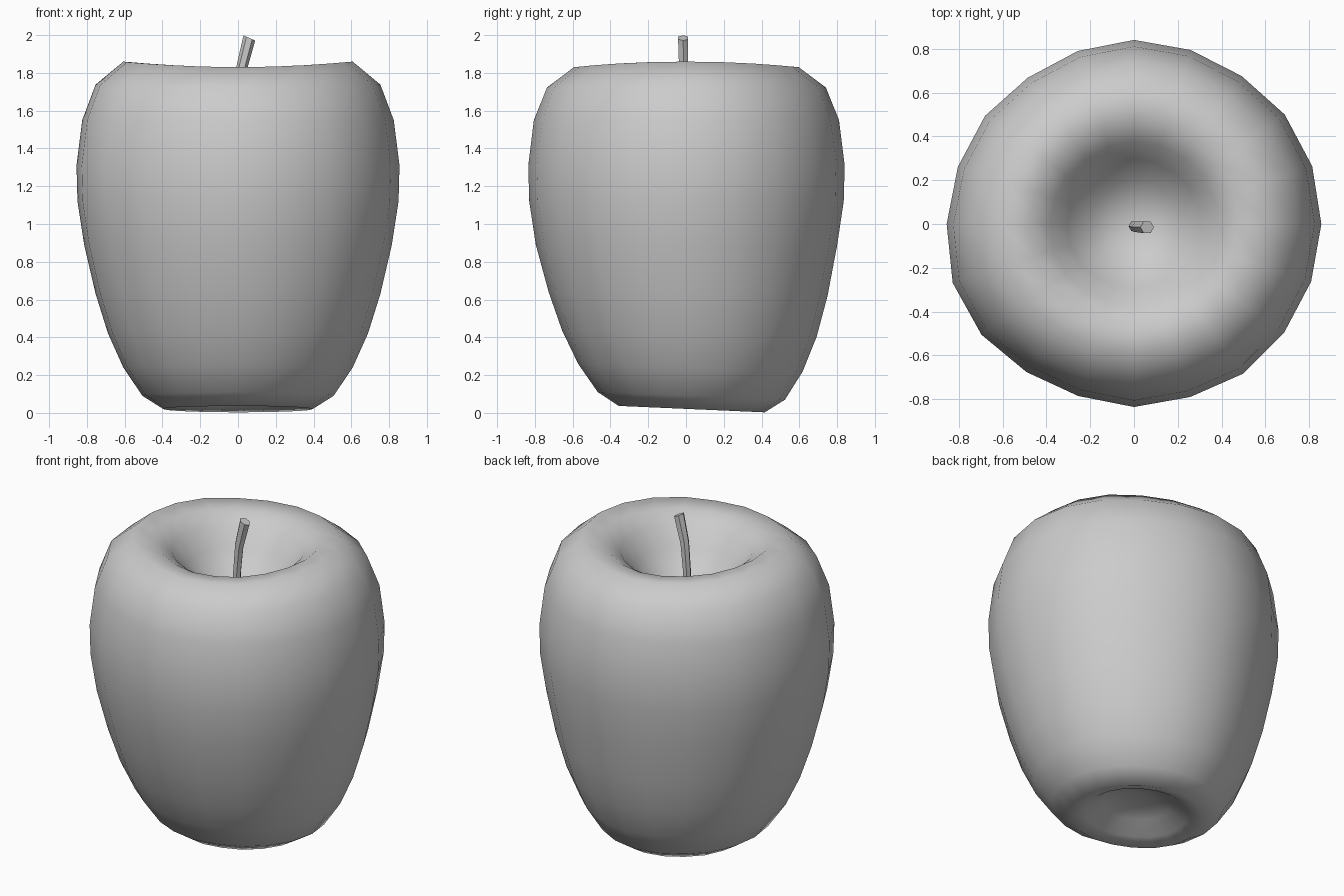
import bpy, bmesh, math
from mathutils import Vector

cube = bpy.data.objects.get("Cube")
if cube:
    bpy.data.objects.remove(cube, do_unlink=True)

grey = bpy.data.materials.new("plain grey")
grey.use_nodes = True
GREY = (0.6, 0.6, 0.6, 1)
grey.diffuse_color = GREY
grey.node_tree.nodes["Principled BSDF"].inputs["Base Color"].default_value = GREY


def loft(name, rings, angle):
    """Skin a list of point rings and cap both ends with fans."""
    bm = bmesh.new()
    rows = [[bm.verts.new(p) for p in ring] for ring in rings]
    n = len(rows[0])
    for a, b in zip(rows, rows[1:]):
        for i in range(n):
            j = (i + 1) % n
            bm.faces.new((a[i], a[j], b[j], b[i]))
    for row in (rows[0], rows[-1]):
        cap = bm.faces.new(row)
        bmesh.ops.poke(bm, faces=[cap])
    bmesh.ops.recalc_face_normals(bm, faces=bm.faces)
    mesh = bpy.data.meshes.new(name)
    bm.to_mesh(mesh)
    bm.free()
    mesh.materials.append(grey)
    obj = bpy.data.objects.new(name, mesh)
    bpy.context.collection.objects.link(obj)
    bpy.ops.object.select_all(action="DESELECT")
    obj.select_set(True)
    bpy.context.view_layer.objects.active = obj
    bpy.ops.object.shade_smooth_by_angle(angle=math.radians(angle))
    return obj


# Fruit: profile from the bottom dimple, up the side, down into the stem hollow
profile = [(.09, .14), (.2, .11), (.3, .045), (.39, .02), (.5, .09), (.6, .24),
           (.68, .42), (.745, .63), (.805, .89), (.84, 1.12), (.845, 1.31),
           (.815, 1.55), (.745, 1.73), (.6, 1.845), (.47, 1.83), (.38, 1.77),
           (.3, 1.66), (.2, 1.55), (.08, 1.49)]
# Slightly uneven outline, one radius per side
outline = [.855, .855, .85, .835, .835, .84, .83, .825, .84, .845,
           .855, .87, .86, .835, .825, .835, .83, .845, .846, .85]


def fruit_point(r, z, i):
    a = math.tau * i / len(outline)
    r *= outline[i] / .845
    x, y = r * math.cos(a), r * math.sin(a)
    low = max(0, 1 - z / .9)
    high = max(0, (z - 1.6) / .25)
    tilt = -.045 * y * low + .015 * math.cos(2 * a) * high
    return Vector((x, y + .03 * low, z + tilt))


loft("fruit", [[fruit_point(r, z, i) for i in range(len(outline))]
               for r, z in profile], 180)

# Stem: six-sided, bending towards the left with a slanted tip
path = [(0, -.01, 1.44, .024), (0, -.01, 1.64, .025),
        (.018, -.013, 1.82, .027), (.06, -.015, 1.985, .031)]
stem = []
for x, y, z, r in path:
    ring = []
    for k in range(6):
        a = math.tau * k / 6
        dx = r * math.cos(a)
        ring.append(Vector((x + dx, y + r * math.sin(a), z - .45 * dx * (z > 1.7))))
    stem.append(ring)
loft("stem", stem, 50)
